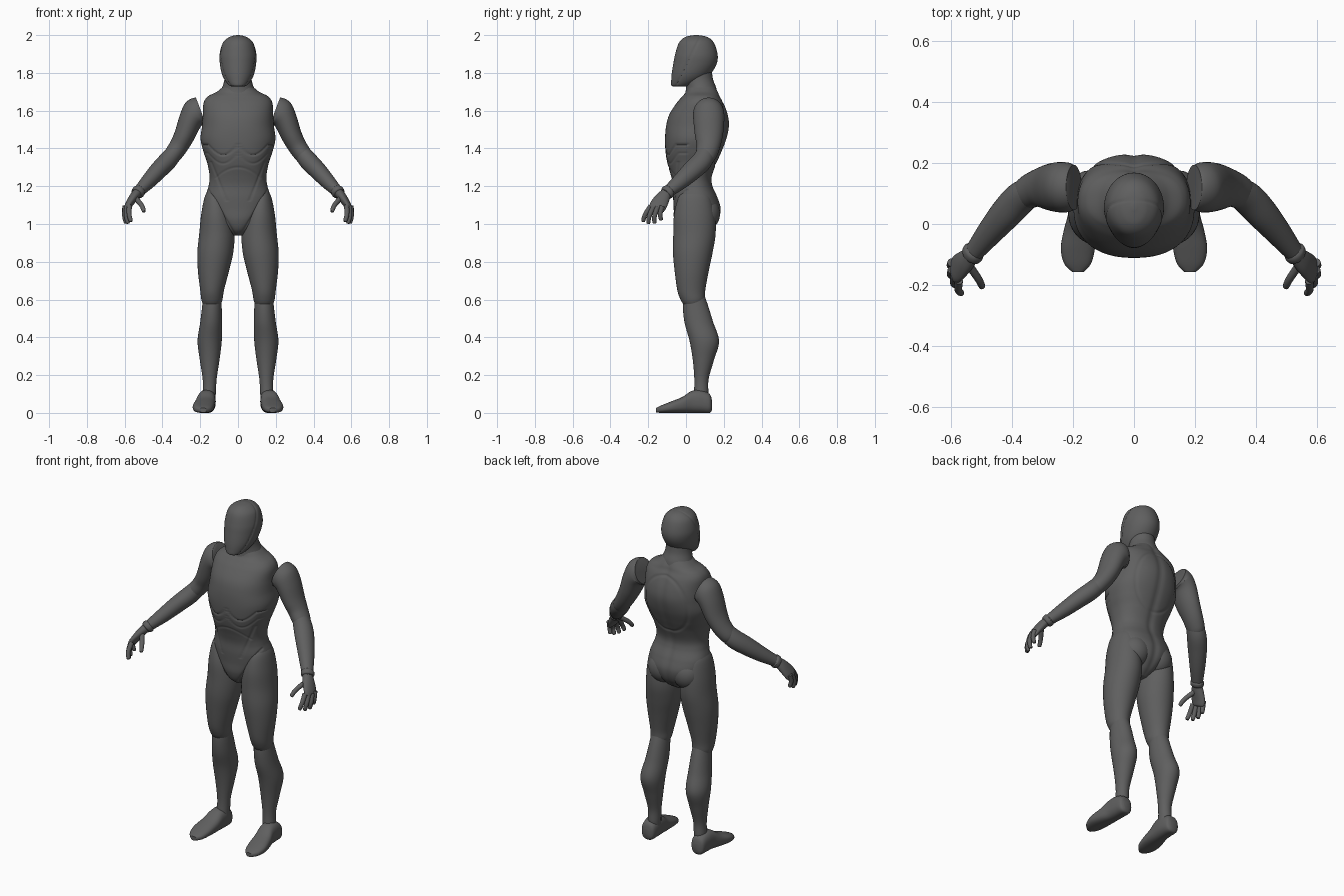
import bpy, bmesh, math
from mathutils import Vector

grey = bpy.data.materials.new("dark_grey")
grey.diffuse_color = (0.115, 0.115, 0.115, 1)


def spline(rows, steps):
    """Catmull-Rom interpolation of rows of numbers."""
    out = []
    for i in range(len(rows) - 1):
        p0, p1, p2, p3 = (rows[max(i - 1, 0)], rows[i], rows[i + 1],
                          rows[min(i + 2, len(rows) - 1)])
        for k in range(steps):
            t = k / steps
            out.append([0.5 * (2 * b + (c - a) * t + (2 * a - 5 * b + 4 * c - d) * t * t
                               + (3 * b - a - 3 * c + d) * t ** 3)
                        for a, b, c, d in zip(p0, p1, p2, p3)])
    return out + [list(rows[-1])]


def finish(name, bm, mirror):
    bmesh.ops.recalc_face_normals(bm, faces=bm.faces)
    me = bpy.data.meshes.new(name)
    bm.to_mesh(me)
    bm.free()
    me.materials.append(grey)
    ob = bpy.data.objects.new(name, me)
    bpy.context.collection.objects.link(ob)
    if mirror:
        ob.modifiers.new("mirror", 'MIRROR').use_mirror_merge = False
    bpy.context.view_layer.objects.active = ob
    bpy.ops.object.select_all(action='DESELECT')
    ob.select_set(True)
    bpy.ops.object.shade_smooth_by_angle(angle=math.radians(45))
    return ob


def loft(name, rows, ref=(1, 0, 0), axis=None, n=32, steps=6, power=2.0,
         relief=None, mirror=True):
    """Skin through rings (x, y, z, half size along ref, half size across)."""
    rows = spline(rows, steps)
    pts = [Vector(r[:3]) for r in rows]
    bm = bmesh.new()
    rings = []
    for i, r in enumerate(rows):
        t = Vector(axis) if axis else pts[min(i + 1, len(pts) - 1)] - pts[max(i - 1, 0)]
        t.normalize()
        u = Vector(ref)
        u = (u - t * u.dot(t)).normalized()
        v = t.cross(u)
        ring = []
        for k in range(n):
            a = math.tau * k / n
            c, s = math.cos(a), math.sin(a)
            off = (u * math.copysign(abs(c) ** (2 / power), c) * max(r[3], .002)
                   + v * math.copysign(abs(s) ** (2 / power), s) * max(r[4], .002))
            p = pts[i] + off
            if relief:
                p += off.normalized() * relief(p, pts[i])
            ring.append(bm.verts.new(p))
        rings.append(ring)
    for A, B in zip(rings, rings[1:]):
        for k in range(n):
            bm.faces.new((A[k], A[(k + 1) % n], B[(k + 1) % n], B[k]))
    bm.faces.new(rings[0])
    bm.faces.new(rings[-1])
    return finish(name, bm, mirror)


def blob(name, centre, radii, mirror=True):
    bm = bmesh.new()
    bmesh.ops.create_uvsphere(bm, u_segments=32, v_segments=20, radius=1)
    bmesh.ops.scale(bm, vec=radii, verts=bm.verts)
    bmesh.ops.translate(bm, vec=centre, verts=bm.verts)
    return finish(name, bm, mirror)


def groove(d, width=.005, depth=.005):
    return -depth * math.exp(-(d / width) ** 2)


def head_relief(p, c):
    # seam around the face mask
    return groove(p.y - (-.035 + (p.z - 1.77) * .5), .005, .004)


def torso_relief(p, c):
    x, z, r = abs(p.x), p.z, 0
    if p.y < c.y - .03:                                   # rib, belly and hip lines
        rib = 1.42 - .055 * math.sin(math.pi * min(x / .16, 1))
        r += groove(z - rib) + .6 * groove(z - rib + .045)
        if z < 1.36 and x < .12:
            r += .6 * groove(z - (1.30 - 4 * x * x))
        if z > 1.12 and z < 1.33:
            r += .8 * groove(x - (.06 + (z - 1.12) * .4))
        if z < 1.2:
            r += groove(x - (.02 + (z - .95) * .6))
    elif p.y > c.y + .03:                                 # back plate outline and spine
        r += groove((math.hypot(x / .14, (z - 1.48) / .17) - 1) * .14, .006, .004)
        r += groove(x, .02, .006)
    return r


# head, neck and torso: horizontal rings
loft("head", [(0, .055, 2.0, .008, .01), (0, .055, 1.99, .045, .058),
              (0, .055, 1.96, .08, .092), (0, .055, 1.90, .097, .112),
              (0, .048, 1.85, .096, .115), (0, .03, 1.80, .087, .105),
              (0, .01, 1.765, .072, .088), (0, -.02, 1.735, .048, .058),
              (0, -.03, 1.728, .03, .035)],
     axis=(0, 0, -1), n=96, steps=10, relief=head_relief, mirror=False)
loft("neck", [(0, .06, 1.84, .07, .075), (0, .068, 1.77, .071, .074),
              (0, .08, 1.72, .085, .08), (0, .08, 1.66, .11, .09)],
     axis=(0, 0, -1), mirror=False)
loft("torso", [(0, .08, 1.735, .07, .07), (0, .085, 1.70, .112, .085),
               (0, .08, 1.675, .16, .10), (0, .075, 1.64, .182, .125),
               (0, .067, 1.58, .186, .155), (0, .062, 1.52, .19, .167),
               (0, .052, 1.45, .198, .163), (0, .04, 1.38, .182, .148),
               (0, .032, 1.32, .162, .13), (0, .03, 1.25, .15, .108),
               (0, .037, 1.20, .156, .105), (0, .05, 1.14, .172, .118),
               (0, .06, 1.08, .163, .125), (0, .055, 1.02, .115, .118),
               (0, .045, .97, .06, .09), (0, .04, .94, .03, .05)],
     axis=(0, 0, -1), n=128, steps=14, power=2.3, relief=torso_relief, mirror=False)
blob("buttock", (.078, .10, 1.055), (.085, .08, .09))

# legs
loft("thigh", [(.125, .045, 1.18, .03, .05), (.122, .045, 1.14, .055, .085),
               (.115, .045, 1.05, .08, .108), (.112, .045, .95, .093, .112),
               (.12, .036, .85, .095, .105), (.13, .03, .75, .082, .09),
               (.137, .028, .65, .063, .074), (.138, .035, .60, .056, .064),
               (.138, .038, .575, .047, .052)], axis=(0, 0, -1), n=48)
loft("shin", [(.138, .045, .63, .045, .05), (.138, .05, .57, .051, .066),
              (.142, .068, .48, .058, .076), (.15, .097, .38, .064, .078),
              (.15, .092, .28, .052, .056), (.15, .082, .18, .037, .038),
              (.152, .08, .11, .035, .038), (.155, .075, .06, .035, .04)],
     axis=(0, 0, -1), n=48)
loft("foot", [(.165, .138, .04, .02, .025), (.165, .125, .05, .04, .05),
              (.165, .08, .06, .047, .06), (.168, .03, .058, .049, .058),
              (.176, -.02, .042, .054, .042), (.184, -.08, .03, .056, .03),
              (.185, -.13, .02, .044, .02), (.184, -.158, .014, .018, .012)],
     axis=(0, -1, 0), power=2.5)

# arms: rings follow the limb
Y = (0, 1, 0)
loft("upper_arm", [(.197, .12, 1.60, .074, .073), (.222, .12, 1.588, .082, .078),
                   (.25, .121, 1.55, .082, .064), (.283, .121, 1.47, .074, .055),
                   (.315, .118, 1.41, .062, .05), (.35, .104, 1.36, .054, .046),
                   (.362, .097, 1.345, .044, .04)], ref=Y)
loft("forearm", [(.325, .115, 1.395, .045, .042), (.372, .085, 1.335, .055, .049),
                 (.42, .035, 1.285, .054, .047), (.475, -.03, 1.225, .044, .04),
                 (.523, -.09, 1.175, .033, .03), (.54, -.108, 1.158, .03, .027)], ref=Y)
loft("wrist_cuff", [(.521, -.086, 1.178, .032, .03), (.526, -.093, 1.172, .038, .035),
                    (.534, -.101, 1.163, .037, .033), (.538, -.106, 1.158, .03, .026)], ref=Y)

# hands
loft("palm", [(.53, -.10, 1.17, .026, .024), (.553, -.122, 1.14, .038, .024),
              (.576, -.143, 1.105, .045, .02), (.588, -.155, 1.082, .042, .017),
              (.591, -.159, 1.074, .034, .01)], ref=Y)
fingers = [("index_finger", (.575, -.186, 1.095), (.566, -.228, 1.012)),
           ("middle_finger", (.588, -.172, 1.09), (.582, -.20, 1.002)),
           ("ring_finger", (.597, -.15, 1.09), (.593, -.167, 1.003)),
           ("little_finger", (.598, -.126, 1.095), (.594, -.132, 1.02)),
           ("thumb", (.545, -.13, 1.14), (.497, -.208, 1.065))]
for name, a, b in fingers:
    a, b = Vector(a), Vector(b)
    mid = a.lerp(b, .55) + Vector((.006 if name != "thumb" else -.008, -.007, 0))
    near = b.lerp(mid, .12)
    loft(name, [(*a, .014, .014), (*mid, .0125, .0125), (*near, .0105, .0105),
                (*b, .004, .004)], ref=(1, .2, 0), n=16, steps=5)
